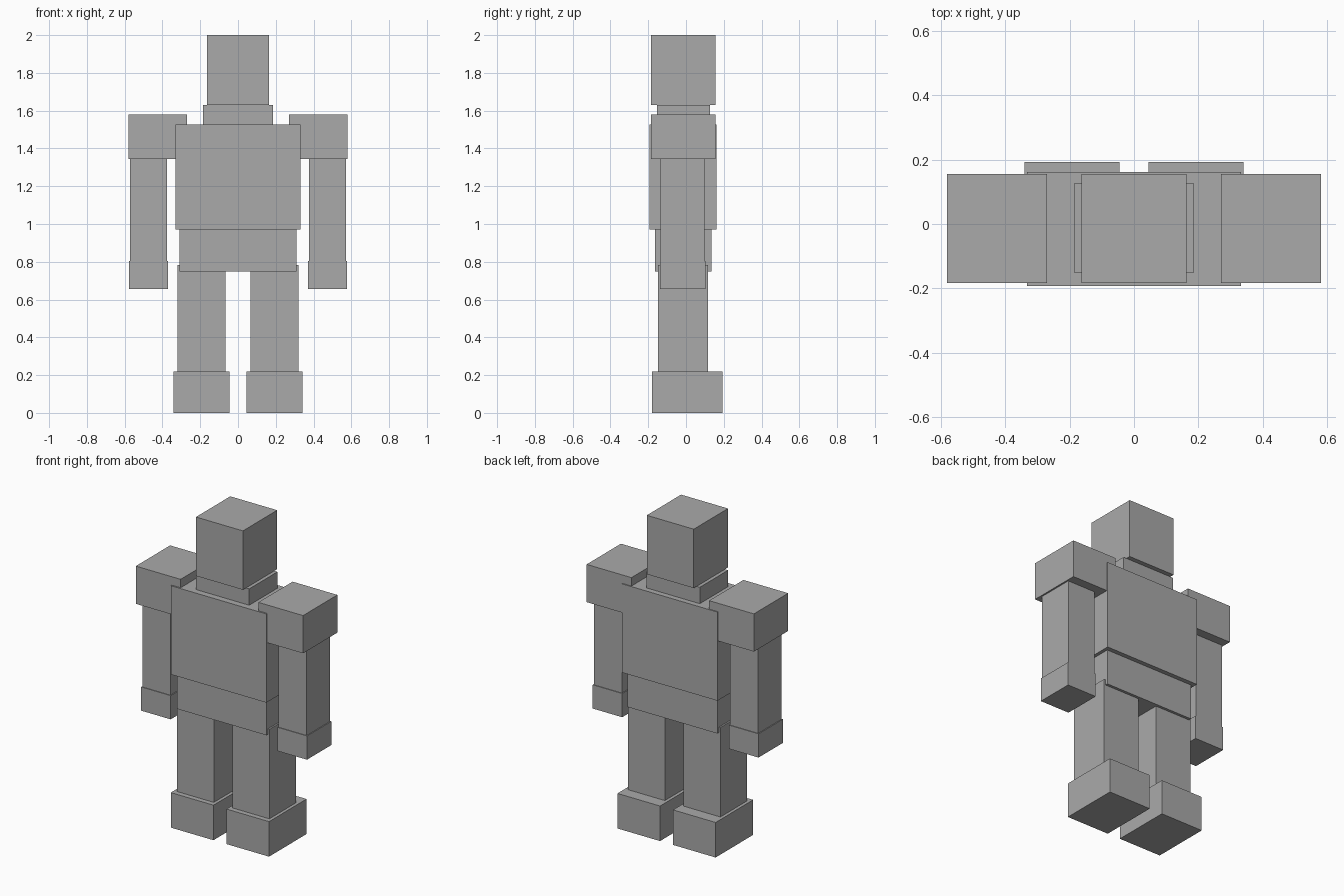
import bpy

if "Cube" in bpy.data.objects:
    bpy.data.objects.remove(bpy.data.objects["Cube"])

grey = bpy.data.materials.new("plain grey")
grey.diffuse_color = (0.4, 0.4, 0.4, 1.0)
grey.use_nodes = True
grey.node_tree.nodes["Principled BSDF"].inputs["Base Color"].default_value = grey.diffuse_color


def box(name, x, y, z):
    """Box from (min, max) ranges on each axis."""
    bpy.ops.mesh.primitive_cube_add(size=1)
    ob = bpy.context.object
    ob.name = name
    for v in ob.data.vertices:
        for i, (lo, hi) in enumerate((x, y, z)):
            v.co[i] = lo if v.co[i] < 0 else hi
    ob.data.materials.append(grey)
    return ob


def pair(name, x, y, z):
    """Matching boxes on both sides of x = 0."""
    box("right_" + name, x, y, z)
    box("left_" + name, (-x[1], -x[0]), y, z)


# Centre of the body
box("head", (-0.163, 0.163), (-0.184, 0.156), (1.63, 2.0))
box("neck", (-0.185, 0.185), (-0.153, 0.127), (1.52, 1.63))
box("torso", (-0.332, 0.332), (-0.193, 0.162), (0.97, 1.527))
box("pelvis", (-0.311, 0.311), (-0.163, 0.134), (0.748, 0.97))

# Arms
pair("shoulder", (0.27, 0.581), (-0.184, 0.156), (1.343, 1.58))
pair("arm", (0.376, 0.571), (-0.134, 0.099), (0.80, 1.345))
pair("hand", (0.371, 0.576), (-0.138, 0.103), (0.656, 0.805))

# Legs
pair("leg", (0.065, 0.321), (-0.147, 0.117), (0.22, 0.782))
pair("foot", (0.045, 0.341), (-0.179, 0.193), (0.0, 0.22))
